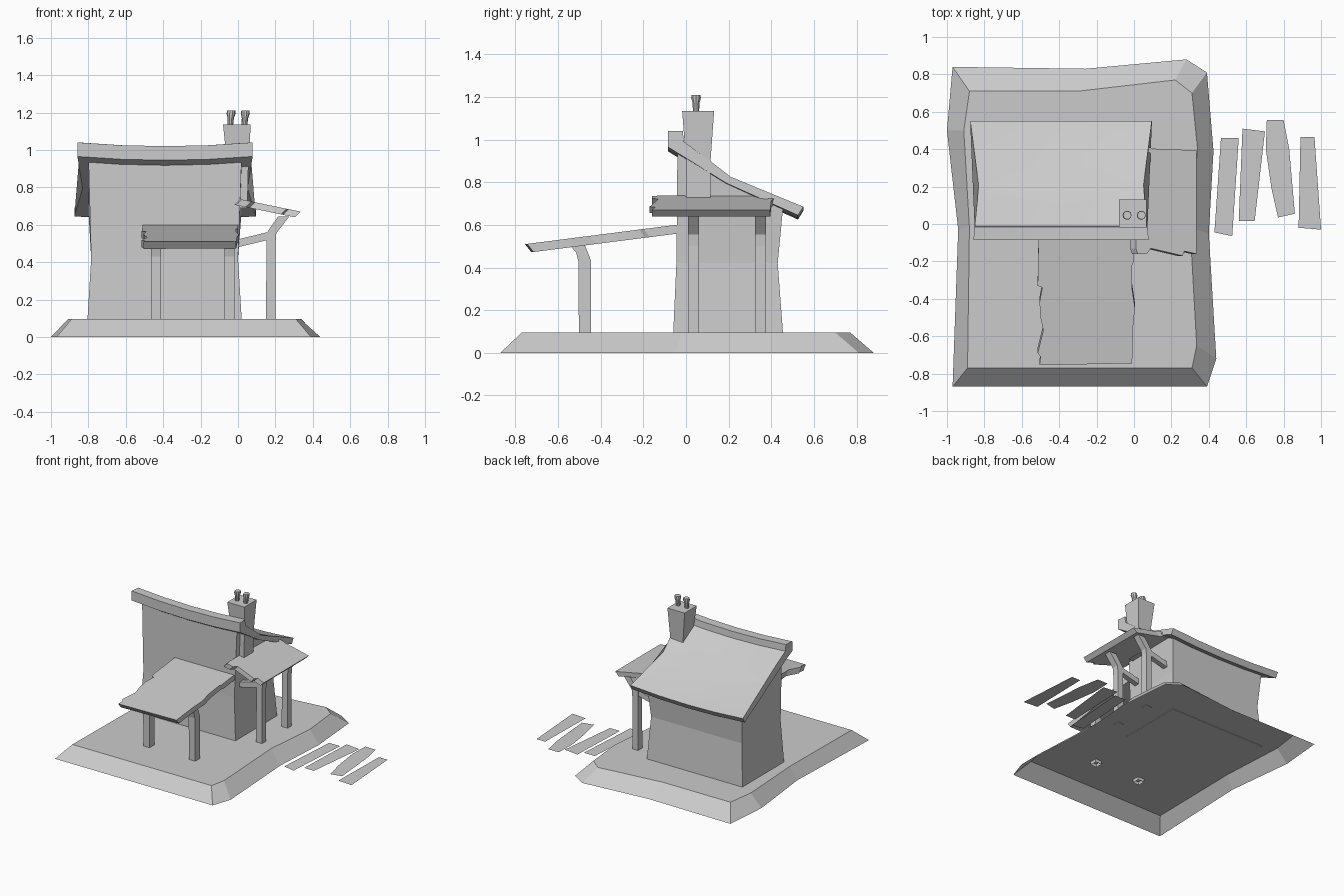
import bpy
import bmesh
import math
from mathutils import Vector

if "Cube" in bpy.data.objects:
    bpy.data.objects.remove(bpy.data.objects["Cube"], do_unlink=True)

GREY = (0.6, 0.6, 0.6, 1)
grey = bpy.data.materials.new("plain_grey")
grey.use_nodes = True
grey.diffuse_color = GREY
grey.node_tree.nodes["Principled BSDF"].inputs["Base Color"].default_value = GREY


def finish(name, bm, smooth=False):
    mesh = bpy.data.meshes.new(name)
    bm.to_mesh(mesh)
    bm.free()
    mesh.materials.append(grey)
    obj = bpy.data.objects.new(name, mesh)
    bpy.context.collection.objects.link(obj)
    if smooth:
        bpy.ops.object.select_all(action="DESELECT")
        obj.select_set(True)
        bpy.context.view_layer.objects.active = obj
        bpy.ops.object.shade_smooth_by_angle(angle=math.radians(30))
    return obj


def loft(name, rings, cap_start=True, cap_end=True, smooth=False):
    """Skin a row of matching rings of points."""
    bm = bmesh.new()
    loops = [[bm.verts.new(p) for p in ring] for ring in rings]
    n = len(loops[0])
    for a, b in zip(loops, loops[1:]):
        for i in range(n):
            j = (i + 1) % n
            bm.faces.new((a[i], a[j], b[j], b[i]))
    if cap_start:
        bm.faces.new(loops[0][::-1])
    if cap_end:
        bm.faces.new(loops[-1])
    bmesh.ops.recalc_face_normals(bm, faces=bm.faces[:])
    return finish(name, bm, smooth)


def rect(x0, x1, y0, y1, z):
    return [(x0, y0, z), (x1, y0, z), (x1, y1, z), (x0, y1, z)]


def slab(name, outline, height, offset):
    """Tilted board with a ragged outline."""
    top = [Vector((x, y, height(x, y))) for x, y in outline]
    return loft(name, [[p + Vector(offset) for p in top], top])


# Sloped ground base, open underneath
foot = [(-.97, .84), (-.26, .83), (.28, .88), (.39, .81), (.425, .39), (.4, -.05),
        (.44, -.72), (.39, -.87), (-.97, -.87), (-.94, -.03), (-1, .5)]
rim = [(-.88, .71), (-.3, .71), (.22, .77), (.31, .7), (.34, .4), (.3, -.02),
       (.335, -.65), (.31, -.77), (-.89, -.77), (-.88, -.02), (-.91, .5)]
loft("ground_base", [[(x, y, 0) for x, y in foot], [(x, y, .095) for x, y in rim]],
     cap_start=False)

# House walls, pinched at the waist, with a sloping top
loft("house_walls", [
    rect(-.805, .02, -.06, .455, .09),
    rect(-.785, .0, -.045, .43, .42),
    [(-.8, -.04, .97), (.02, -.04, .97), (.02, .455, .68), (-.8, .455, .68)],
])

# Main roof: raised ridge, sagging in the middle, pinched at the gables
roof_profile = [(-.085, 1.04), (-.015, 1.04), (-.01, .99), (.117, .897), (.21, .825),
                (.55, .685), (.525, .645), (.19, .795), (-.02, .925), (-.085, .965)]


def roof_x(y, t):
    pinch = .03 * max(0, 1 - abs(y - .2) / .3)
    flare = .015 if y > .4 else 0
    half = .47 - pinch + flare
    return -.39 + t * half


loft("main_roof", [[(roof_x(y, t), y, z - .02 * (1 - t * t)) for y, z in roof_profile]
                   for t in (-1, -.5, 0, .5, 1)], smooth=True)

# Chimney, wider at the top, with two flared pots
loft("chimney", [rect(-.055, .05, .0, .115, .69), rect(-.055, .055, .0, .115, .9),
                 rect(-.08, .068, -.018, .132, 1.135)])
for side, x, lean in (("right", -.042, .006), ("left", .034, .006)):
    rings = []
    for r, z in ((.015, 1.125), (.017, 1.17), (.024, 1.195), (.022, 1.21)):
        shift = lean * (z - 1.125) / .085
        rings.append([(x + shift + r * math.cos(a), .047 + r * math.sin(a), z)
                      for a in (math.tau * k / 10 for k in range(10))])
    loft("chimney_pot_" + side, rings, smooth=True)

# Front porch roof
slab("front_porch_roof",
     [(-.51, -.05), (-.515, -.33), (-.49, -.34), (-.505, -.42), (-.5, -.5), (-.485, -.57),
      (-.515, -.69), (-.5, -.71), (-.505, -.755), (-.01, -.745), (-.005, -.55),
      (.005, -.45), (-.01, -.35), (-.01, -.22), (0, -.2), (0, -.05)],
     lambda x, y: .606 + .128 * y, (0, .03, -.038))

# Side porch roof
slab("side_porch_roof",
     [(.01, .4), (.08, .41), (.13, .4), (.335, .395), (.335, -.16), (.27, -.145),
      (.26, -.17), (.09, -.13), (.07, -.16), (.02, -.16), (.01, -.13)],
     lambda x, y: .739 - .206 * x, (-.03, 0, -.03))

# Front porch posts, bending forward at the top
for side, x in (("right", -.438), ("left", -.045)):
    path = [(-.502, -.445, .07), (-.505, -.445, .43), (-.515, -.46, .47), (-.545, -.475, .505)]
    loft("front_post_" + side, [rect(x - .027, x + .027, y0, y1, z) for y0, y1, z in path],
         cap_start=False)

# Side porch posts, bending outward at the top, each with a brace to the wall
for end, y in (("front", .035), ("back", .35)):
    path = [(.15, .2, .09), (.152, .2, .5), (.152, .205, .555), (.215, .275, .645)]
    loft("side_post_" + end, [rect(x0, x1, y - .026, y + .026, z) for x0, x1, z in path])
    loft("side_brace_" + end, [
        [(x, y - .02, z), (x, y + .02, z), (x, y + .02, z + .042), (x, y - .02, z + .042)]
        for x, z in ((-.02, .475), (.165, .52))])

# Flat path planks beside the base
planks = [
    [(.43, -.045), (.525, -.065), (.56, .46), (.465, .46)],
    [(.56, .015), (.645, .015), (.7, .495), (.58, .51)],
    [(.77, .035), (.86, .055), (.83, .4), (.8, .555), (.71, .555), (.705, .4), (.735, .19)],
    [(.88, -.02), (1, -.03), (.965, .465), (.89, .465)],
]
for i, outline in enumerate(planks, 1):
    bm = bmesh.new()
    bm.faces.new([bm.verts.new((x, y, 0)) for x, y in outline])
    finish("path_plank_%d" % i, bm)
